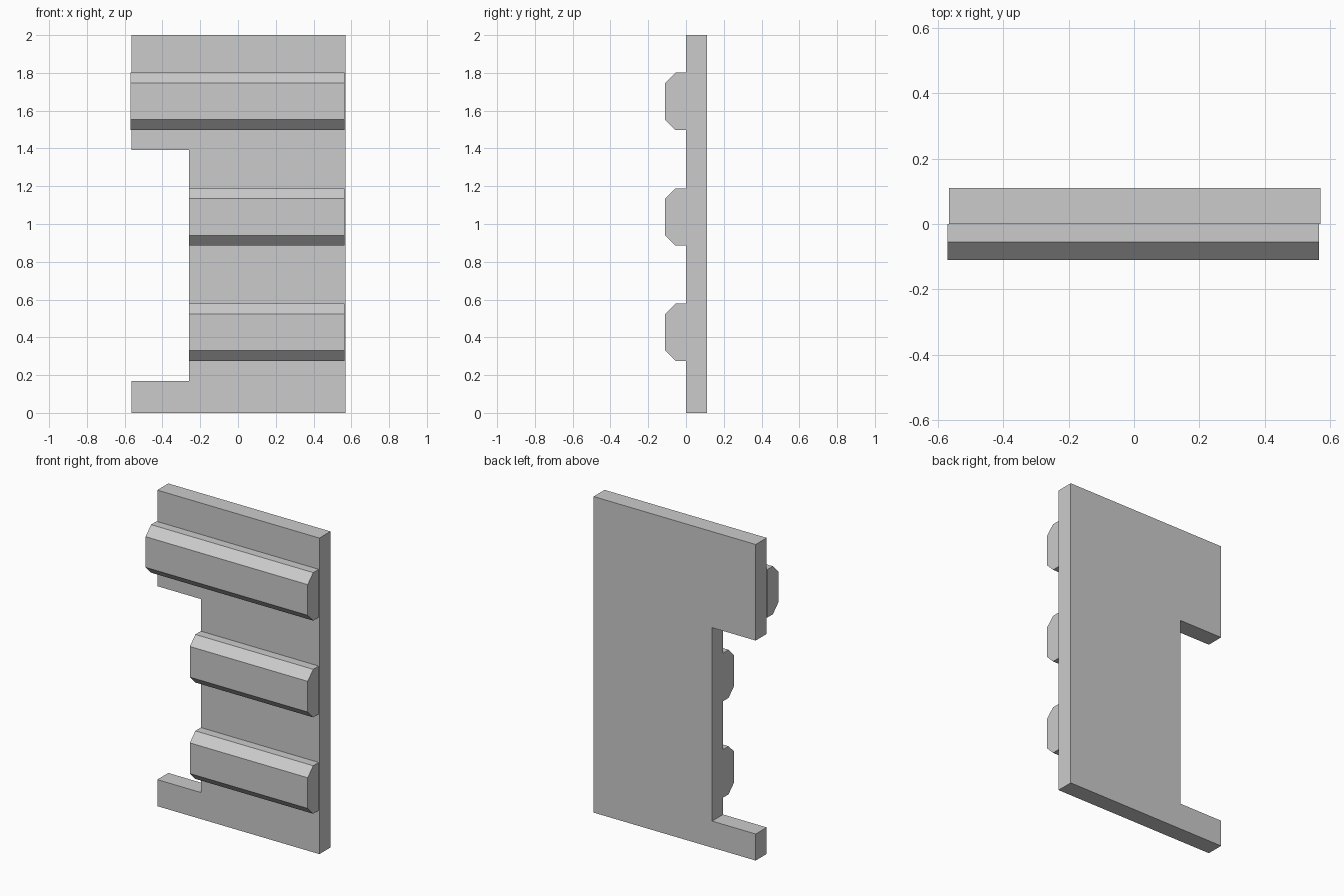
import bpy
import bmesh
from mathutils import Vector

cube = bpy.data.objects.get("Cube")
if cube:
    bpy.data.objects.remove(cube, do_unlink=True)

# One plain grey for the whole panel
grey = bpy.data.materials.new("plain_grey")
grey.use_nodes = True
colour = (0.6, 0.6, 0.6, 1)
grey.diffuse_color = colour
grey.node_tree.nodes["Principled BSDF"].inputs["Base Color"].default_value = colour


def extrude_profile(name, points, offset):
    """Fill a closed outline and extrude it along the offset into a solid."""
    bm = bmesh.new()
    face = bm.faces.new([bm.verts.new(p) for p in points])
    result = bmesh.ops.extrude_face_region(bm, geom=[face], use_keep_orig=True)
    moved = [g for g in result["geom"] if isinstance(g, bmesh.types.BMVert)]
    bmesh.ops.translate(bm, verts=moved, vec=Vector(offset))
    bmesh.ops.recalc_face_normals(bm, faces=bm.faces)
    mesh = bpy.data.meshes.new(name)
    bm.to_mesh(mesh)
    bm.free()
    mesh.materials.append(grey)
    obj = bpy.data.objects.new(name, mesh)
    bpy.context.collection.objects.link(obj)
    return obj


# Back plate with a notch cut into its right edge
right, left, notch = -0.565, 0.57, -0.26
notch_bottom, notch_top, height = 0.168, 1.392, 2.0
outline = [(right, 0), (left, 0), (left, height), (right, height),
           (right, notch_top), (notch, notch_top),
           (notch, notch_bottom), (right, notch_bottom)]
extrude_profile("back_plate", [(x, 0, z) for x, z in outline], (0, 0.11, 0))

# Horizontal ribs with chamfered front edges
rib_left, depth, chamfer, rib_height = 0.565, 0.11, 0.055, 0.304
section = [(0, 0), (chamfer - depth, 0), (-depth, chamfer),
           (-depth, rib_height - chamfer), (chamfer - depth, rib_height),
           (0, rib_height)]
for name, start, base in (("lower_rib", notch, 0.275),
                          ("middle_rib", notch, 0.885),
                          ("upper_rib", -0.57, 1.497)):
    extrude_profile(name, [(start, y, base + z) for y, z in section],
                    (rib_left - start, 0, 0))
